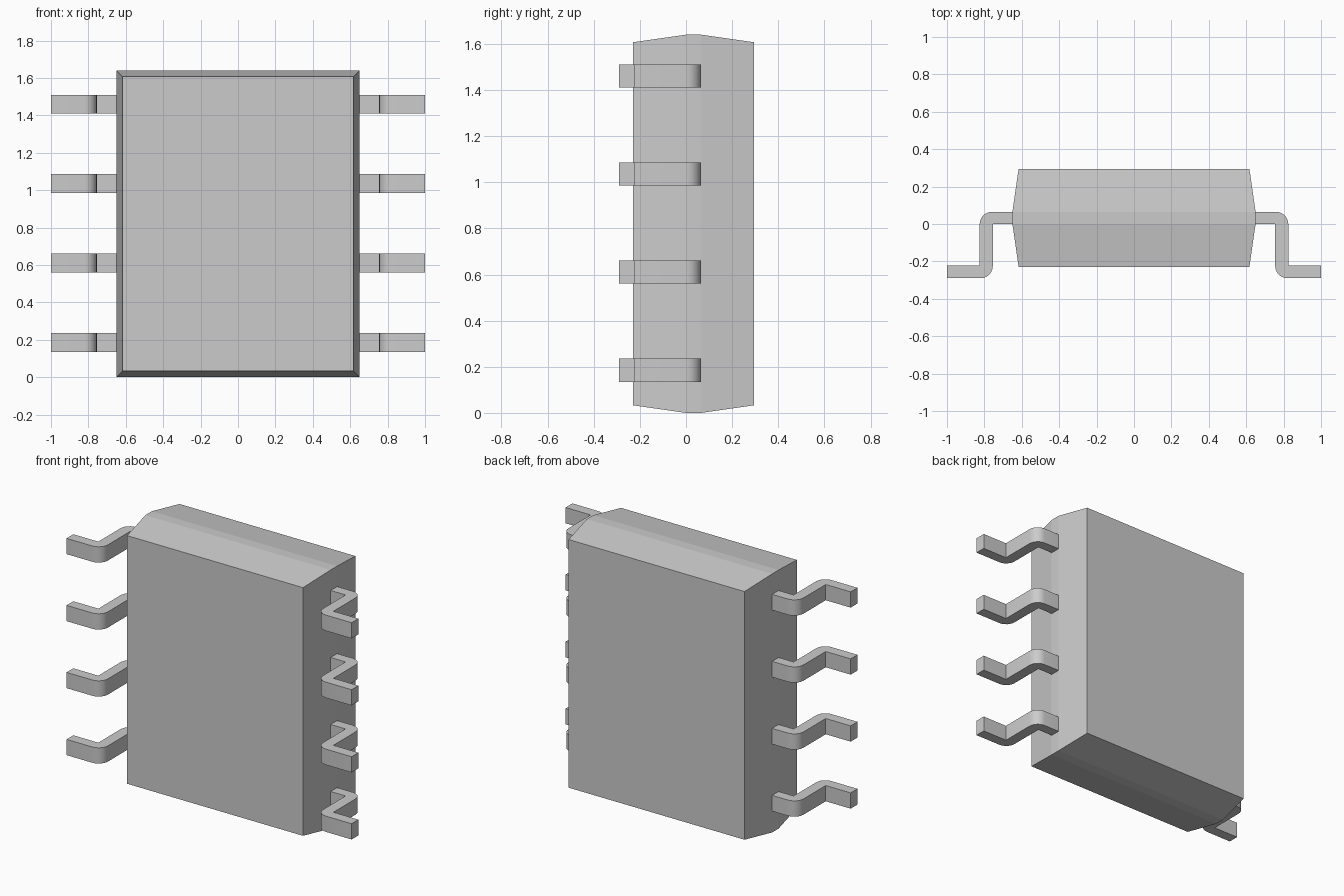
import bpy, bmesh, math

if "Cube" in bpy.data.objects:
    bpy.data.objects.remove(bpy.data.objects["Cube"])


def make_object(name, bm):
    bmesh.ops.recalc_face_normals(bm, faces=bm.faces)
    mesh = bpy.data.meshes.new(name)
    bm.to_mesh(mesh)
    bm.free()
    obj = bpy.data.objects.new(name, mesh)
    bpy.context.collection.objects.link(obj)
    return obj


def arc(cx, cy, r, start, end, steps=6):
    angles = [math.radians(start + (end - start) * i / steps) for i in range(steps + 1)]
    return [(cx + r * math.cos(a), cy + r * math.sin(a)) for a in angles]


# Package body: rectangular rings along y, drafted towards front and back
HEIGHT = 1.64
bm = bmesh.new()
rings = []
for y, inset in [(-0.23, 0.033), (0.0, 0.0), (0.065, 0.0), (0.295, 0.033)]:
    w, lo, hi = 0.65 - inset, inset, HEIGHT - inset
    rings.append([bm.verts.new((x, y, z))
                  for x, z in [(-w, lo), (w, lo), (w, hi), (-w, hi)]])
for a, b in zip(rings, rings[1:]):
    for i in range(4):
        j = (i + 1) % 4
        bm.faces.new((a[i], a[j], b[j], b[i]))
bm.faces.new(rings[0])
bm.faces.new(rings[-1])
make_object("package_body", bm)

# Lead profile in x/y: outer bends rounded, inner bends sharp
profile = ([(0.64, 0.0), (0.64, 0.065)]
           + arc(0.76, 0.0, 0.065, 90, 0)
           + [(0.825, -0.222), (1.0, -0.222), (1.0, -0.29)]
           + arc(0.82, -0.225, 0.065, 270, 180)
           + [(0.755, 0.0)])


def add_lead(name, side, z, thickness=0.1):
    bm = bmesh.new()
    face = bm.faces.new([bm.verts.new((side * x, y, z - thickness / 2)) for x, y in profile])
    ext = bmesh.ops.extrude_face_region(bm, geom=[face])
    top = [v for v in ext["geom"] if isinstance(v, bmesh.types.BMVert)]
    bmesh.ops.translate(bm, verts=top, vec=(0, 0, thickness))
    obj = make_object(name, bm)
    bpy.ops.object.select_all(action='DESELECT')
    obj.select_set(True)
    bpy.context.view_layer.objects.active = obj
    bpy.ops.object.shade_smooth_by_angle(angle=math.radians(30))


# Four leads per side
for label, side in (("left", -1), ("right", 1)):
    for i in range(4):
        add_lead(f"{label}_lead_{i + 1}", side, 0.185 + i * 0.425)
